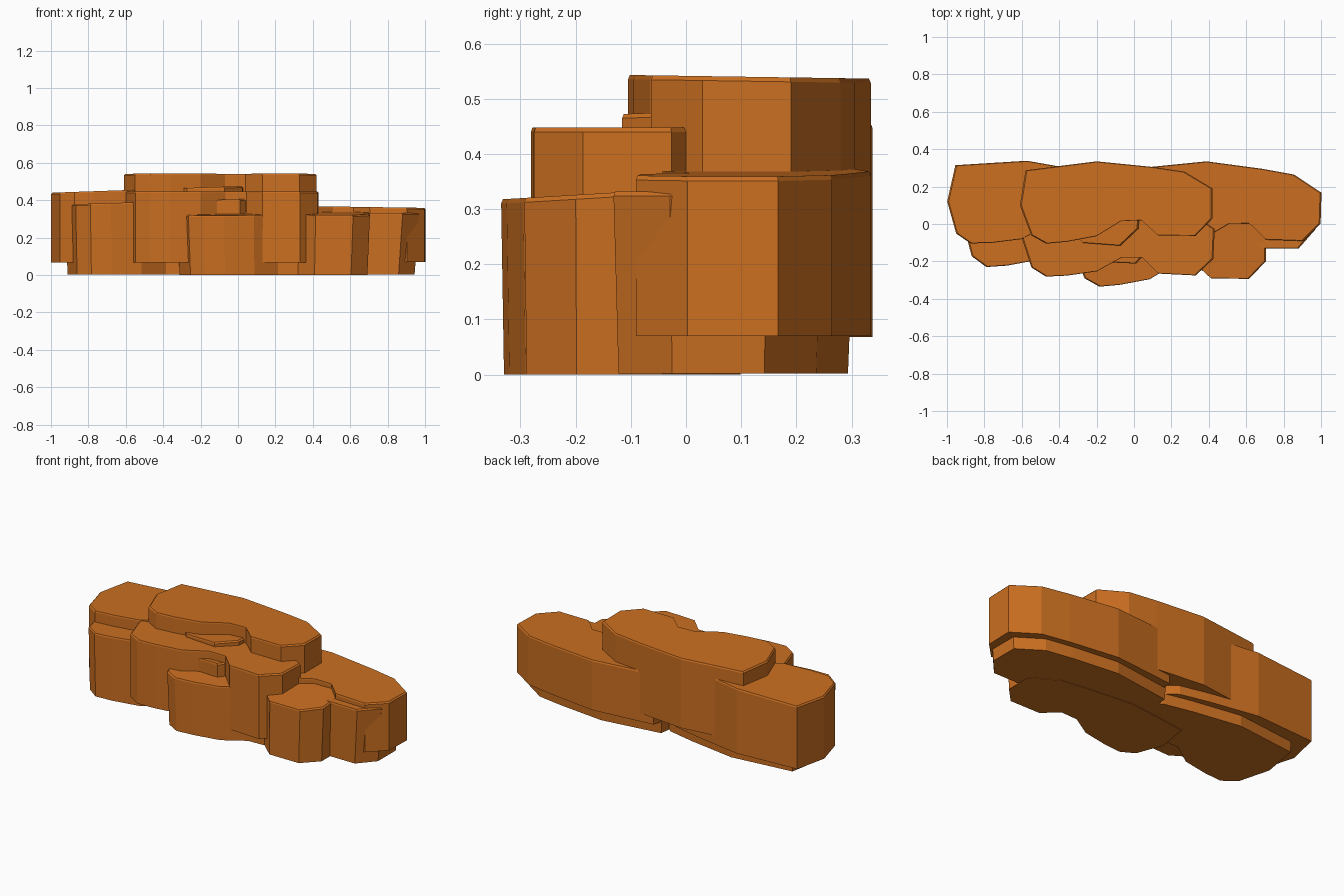
import bpy, bmesh
from mathutils import Vector, Matrix

if "Cube" in bpy.data.objects:
    bpy.data.objects.remove(bpy.data.objects["Cube"])

# plan of one crescent rock slab; every layer reuses it
PLAN = [(-.61, .1), (-.58, .287), (-.2, .335), (.1, .305), (.27, .28),
        (.42, .19), (.42, .03), (.33, -.063), (.13, -.062), (.04, .02),
        (-.07, .015), (-.2, -.065), (-.36, -.095), (-.47, -.105), (-.55, -.06)]
PIVOT = Vector((-.1, .1))


def slab(name, shift, z0, z1, turn=0, deep=1, slope=(0, 0), foot=1, lip=.008):
    """Extrude the plan: shifted, turned, with tapered foot, tilted top and chipped top edge."""
    rot = Matrix.Rotation(turn, 2)
    bm = bmesh.new()

    def ring(scale, base, tilt):
        verts = []
        for p in PLAN:
            d = Vector(p) - PIVOT
            d.y *= deep
            d = rot @ d * scale
            q = PIVOT + d + Vector(shift)
            verts.append(bm.verts.new(
                (q.x, q.y, base + tilt * (slope[0] * d.x + slope[1] * d.y))))
        return verts

    rings = [ring(foot, z0, 0), ring(1, z1 - lip, 1), ring(.985, z1, 1)]
    n = len(PLAN)
    for a, b in zip(rings, rings[1:]):
        for i in range(n):
            j = (i + 1) % n
            bm.faces.new((a[i], a[j], b[j], b[i]))
    bm.faces.new(rings[0][::-1])
    bm.faces.new(rings[-1])
    bmesh.ops.triangulate(bm, faces=bm.faces[:])
    bmesh.ops.recalc_face_normals(bm, faces=bm.faces[:])
    me = bpy.data.meshes.new(name)
    bm.to_mesh(me)
    bm.free()
    ob = bpy.data.objects.new(name, me)
    bpy.context.collection.objects.link(ob)
    return ob


# topmost slab, the body everything is fused to
rock = slab("rock_ledge", (0, 0), .12, .54, slope=(0, -.015))

parts = [
    # upper layer: left, middle and right slabs overhanging the footing
    slab("left_slab", (-.39, -.015), .068, .458, -.07, 1.05, (.035, 0)),
    slab("middle_slab", (.008, -.193), .066, .448, -.045),
    slab("right_slab", (.58, -.01), .07, .367, -.03, 1.03, (-.015, 0)),
    # lower layer: ledges standing on the ground
    slab("left_ledge", (-.31, -.099), .004, .393, -.04, 1.2, (.03, 0), .985),
    slab("front_ledge", (.285, -.23), 0, .33, slope=(0, .06), foot=.975),
    slab("right_ledge", (.55, -.052), .002, .332, deep=1.1, foot=.95),
]

# fuse all slabs into one rock
for p in parts:
    m = rock.modifiers.new(p.name, 'BOOLEAN')
    m.operation = 'UNION'
    m.solver = 'EXACT'
    m.object = p
dg = bpy.context.evaluated_depsgraph_get()
fused = bpy.data.meshes.new_from_object(rock.evaluated_get(dg))
rock.modifiers.clear()
rock.data = fused
for p in parts:
    bpy.data.objects.remove(p)

# rock colour
mat = bpy.data.materials.new("orange_rock")
mat.diffuse_color = (.6, .16, .015, 1)
mat.use_nodes = True
mat.node_tree.nodes["Principled BSDF"].inputs["Base Color"].default_value = mat.diffuse_color
rock.data.materials.clear()
rock.data.materials.append(mat)
